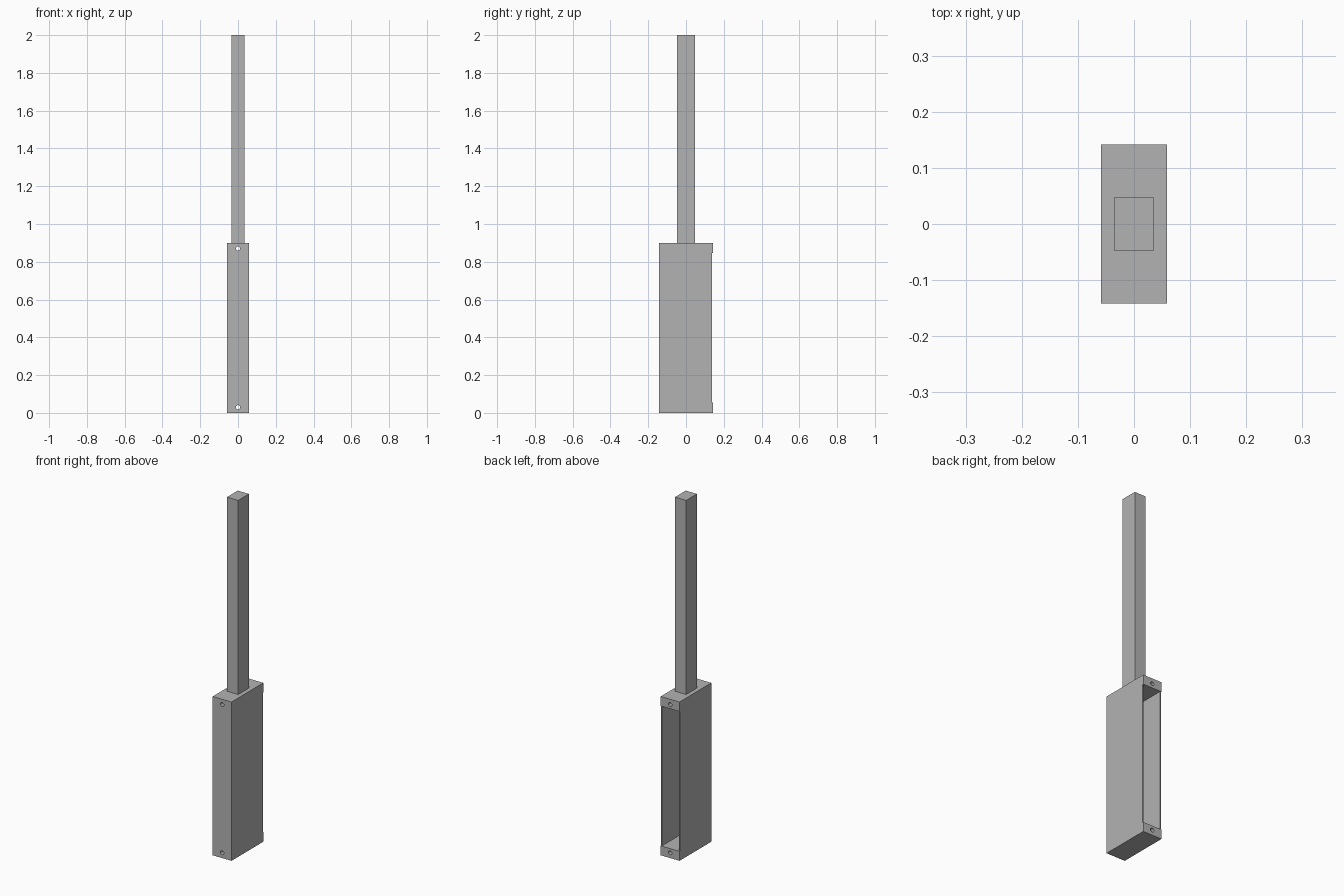
import bpy
import math

old = bpy.data.objects.get("Cube")
if old:
    bpy.data.objects.remove(old, do_unlink=True)

# Overall sizes
HALF_X, HALF_Y, BODY_H = 0.059, 0.142, 0.9
END_H = 0.054       # solid blocks closing the housing at top and bottom
WALL = 0.006
STEP = 0.004        # side walls stop slightly short of the end blocks

grey = bpy.data.materials.new("plain_grey")
grey.use_nodes = True
colour = (0.45, 0.45, 0.45, 1)
grey.diffuse_color = colour
grey.node_tree.nodes["Principled BSDF"].inputs["Base Color"].default_value = colour


def box(name, low, high):
    centre = [(a + b) / 2 for a, b in zip(low, high)]
    bpy.ops.mesh.primitive_cube_add(size=1, location=centre)
    ob = bpy.context.object
    ob.name = name
    ob.scale = [b - a for a, b in zip(low, high)]
    bpy.ops.object.transform_apply(location=True, rotation=False, scale=True)
    ob.data.materials.append(grey)
    return ob


def cut(target, cutter):
    cutter.hide_render = True
    mod = target.modifiers.new("cut", "BOOLEAN")
    mod.operation = "DIFFERENCE"
    mod.solver = "EXACT"
    mod.object = cutter
    bpy.context.view_layer.objects.active = target
    bpy.ops.object.modifier_apply(modifier=mod.name)
    bpy.data.objects.remove(cutter, do_unlink=True)


# Housing, open at the back between its end blocks
housing = box("housing", (-HALF_X, -HALF_Y, 0), (HALF_X, HALF_Y, BODY_H))
cut(housing, box("cavity_cutter",
                 (WALL - HALF_X, WALL - HALF_Y, END_H),
                 (HALF_X - WALL, HALF_Y + 0.1, BODY_H - END_H)))
cut(housing, box("wall_edge_cutter",
                 (-0.1, HALF_Y - STEP, END_H),
                 (0.1, HALF_Y + 0.1, BODY_H - END_H)))

# Screw holes running front to back through both end blocks
for z in (0.03, BODY_H - 0.03):
    bpy.ops.mesh.primitive_cylinder_add(vertices=16, radius=0.011, depth=0.5,
                                        location=(0, 0, z),
                                        rotation=(math.pi / 2, 0, 0))
    hole = bpy.context.object
    hole.data.materials.append(grey)
    cut(housing, hole)

# Long rectangular shaft rising from the housing
box("shaft", (-0.035, -0.048, BODY_H), (0.035, 0.048, 2))
